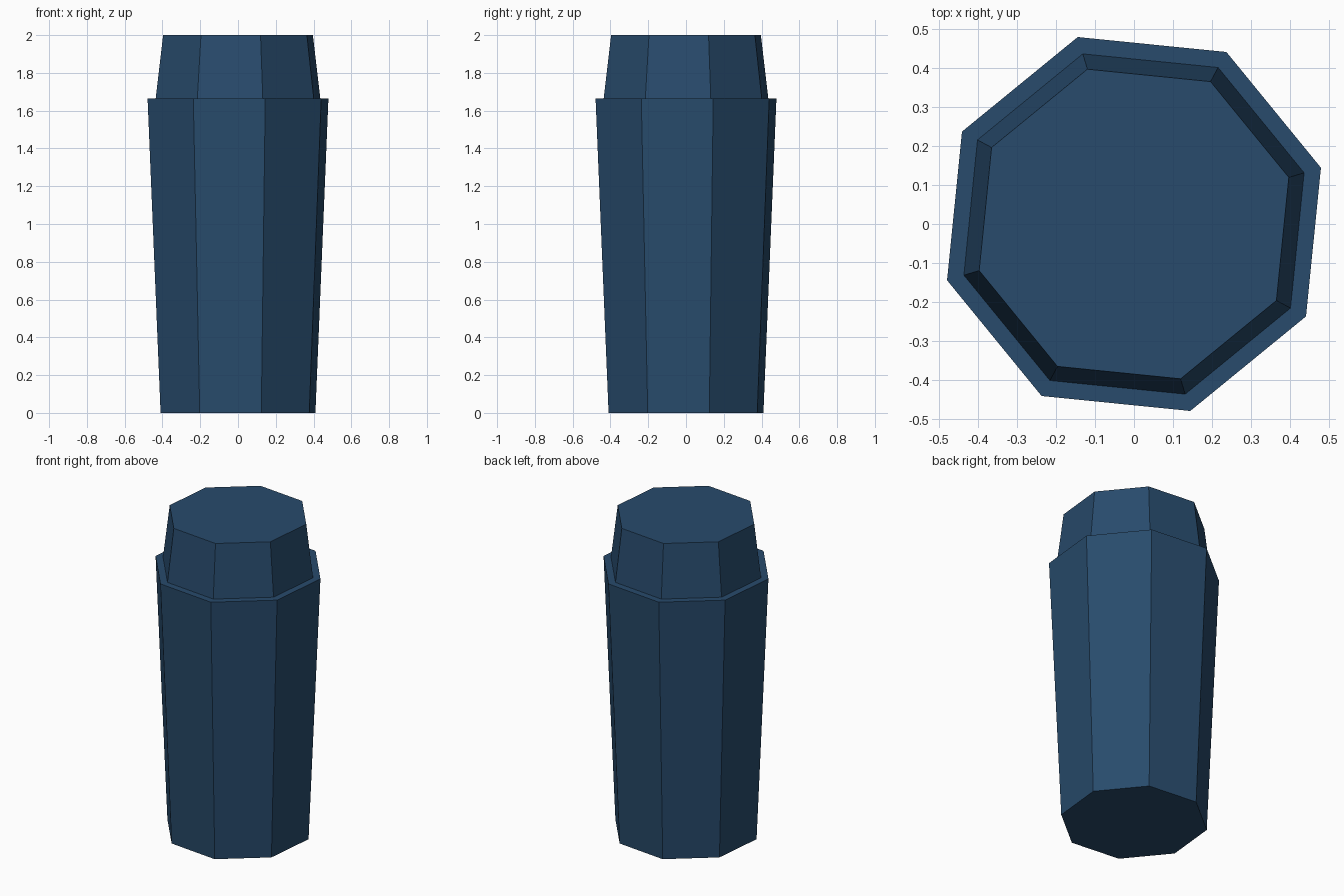
import bpy, bmesh, math

if "Cube" in bpy.data.objects:
    bpy.data.objects.remove(bpy.data.objects["Cube"])

SIDES = 8
PHASE = math.radians(16.75)
# Outline from the base up: (radius, height), with a flat ledge at the shoulder
PROFILE = [(0.428, 0.0), (0.50, 1.665), (0.455, 1.665), (0.414, 2.0)]

mat = bpy.data.materials.new("dark_blue")
mat.diffuse_color = (0.021, 0.07, 0.15, 1)
mat.use_nodes = True
mat.node_tree.nodes["Principled BSDF"].inputs["Base Color"].default_value = mat.diffuse_color

# Tapered octagonal body with a stepped cap, one closed shell
bm = bmesh.new()
rings = []
for r, z in PROFILE:
    rings.append([bm.verts.new((r * math.cos(PHASE + i * math.tau / SIDES),
                                r * math.sin(PHASE + i * math.tau / SIDES), z))
                  for i in range(SIDES)])
for low, high in zip(rings, rings[1:]):
    for i in range(SIDES):
        j = (i + 1) % SIDES
        bm.faces.new((low[i], low[j], high[j], high[i]))
bm.faces.new(rings[0][::-1])
bm.faces.new(rings[-1])
bm.normal_update()

mesh = bpy.data.meshes.new("capped_container")
bm.to_mesh(mesh)
bm.free()
mesh.materials.append(mat)
obj = bpy.data.objects.new("capped_container", mesh)
bpy.context.collection.objects.link(obj)
